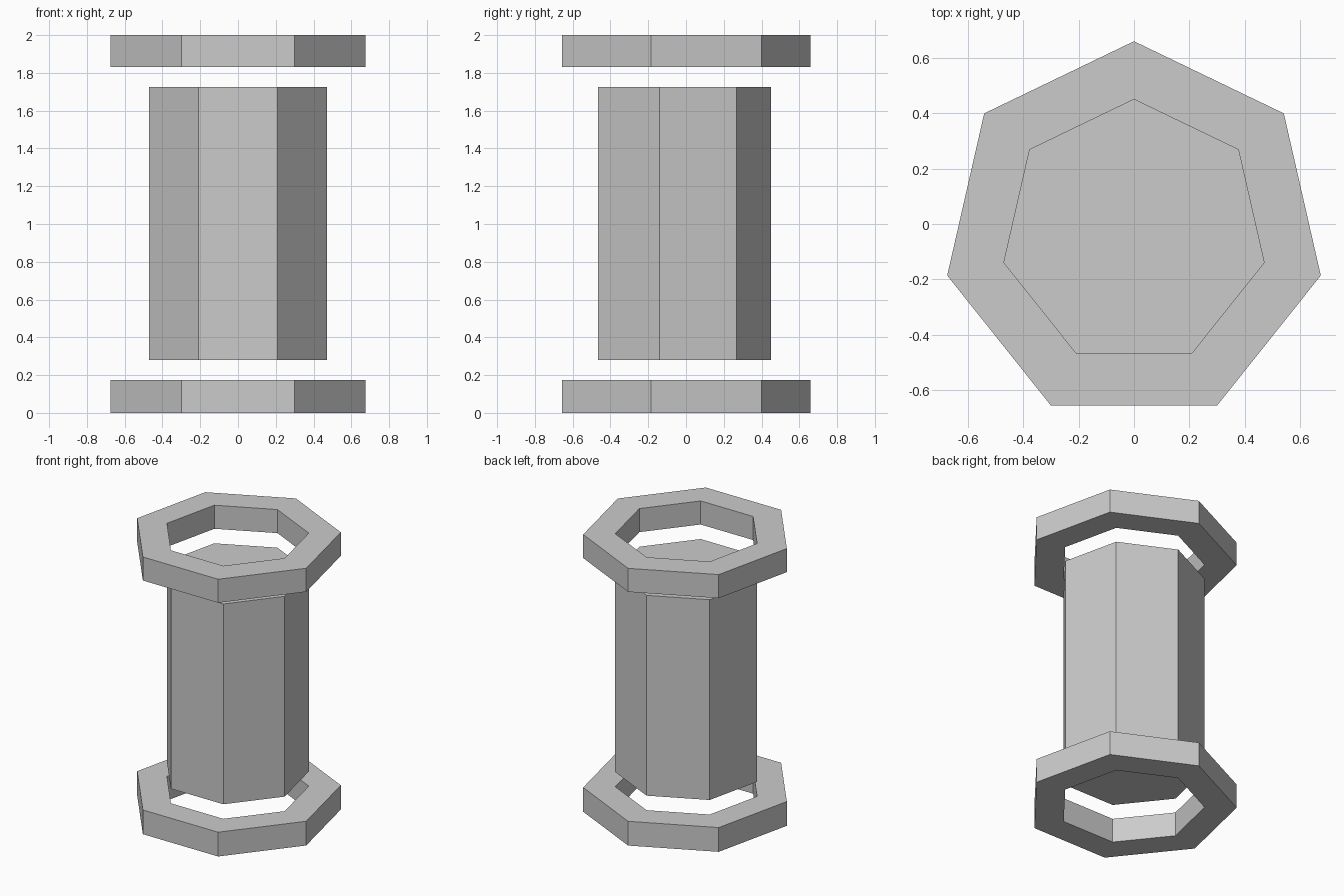
import bpy, bmesh, math

if "Cube" in bpy.data.objects:
    bpy.data.objects.remove(bpy.data.objects["Cube"])

SIDES = 7
CENTRE_Y = -0.032
R_OUT, R_IN = 0.692, 0.482


def loop(bm, radius, z):
    """Heptagon of vertices with one corner pointing to the back."""
    verts = []
    for i in range(SIDES):
        a = math.pi / 2 + 2 * math.pi * i / SIDES
        verts.append(bm.verts.new((radius * math.cos(a), CENTRE_Y + radius * math.sin(a), z)))
    return verts


def bridge(bm, a, b):
    for i in range(SIDES):
        j = (i + 1) % SIDES
        bm.faces.new((a[i], a[j], b[j], b[i]))


def finish(bm, name):
    bmesh.ops.recalc_face_normals(bm, faces=bm.faces)
    mesh = bpy.data.meshes.new(name)
    bm.to_mesh(mesh)
    bm.free()
    bpy.context.collection.objects.link(bpy.data.objects.new(name, mesh))


def ring(name, z0, z1):
    bm = bmesh.new()
    loops = [loop(bm, r, z) for r, z in ((R_OUT, z0), (R_OUT, z1), (R_IN, z1), (R_IN, z0))]
    for k in range(4):
        bridge(bm, loops[k], loops[(k + 1) % 4])
    finish(bm, name)


def prism(name, z0, z1):
    bm = bmesh.new()
    low, high = loop(bm, R_IN, z0), loop(bm, R_IN, z1)
    bridge(bm, low, high)
    bm.faces.new(low)
    bm.faces.new(high)
    finish(bm, name)


# Floating end rings and the solid core between them
ring("bottom_ring", 0.0, 0.175)
prism("core", 0.28, 1.725)
ring("top_ring", 1.83, 2.0)
